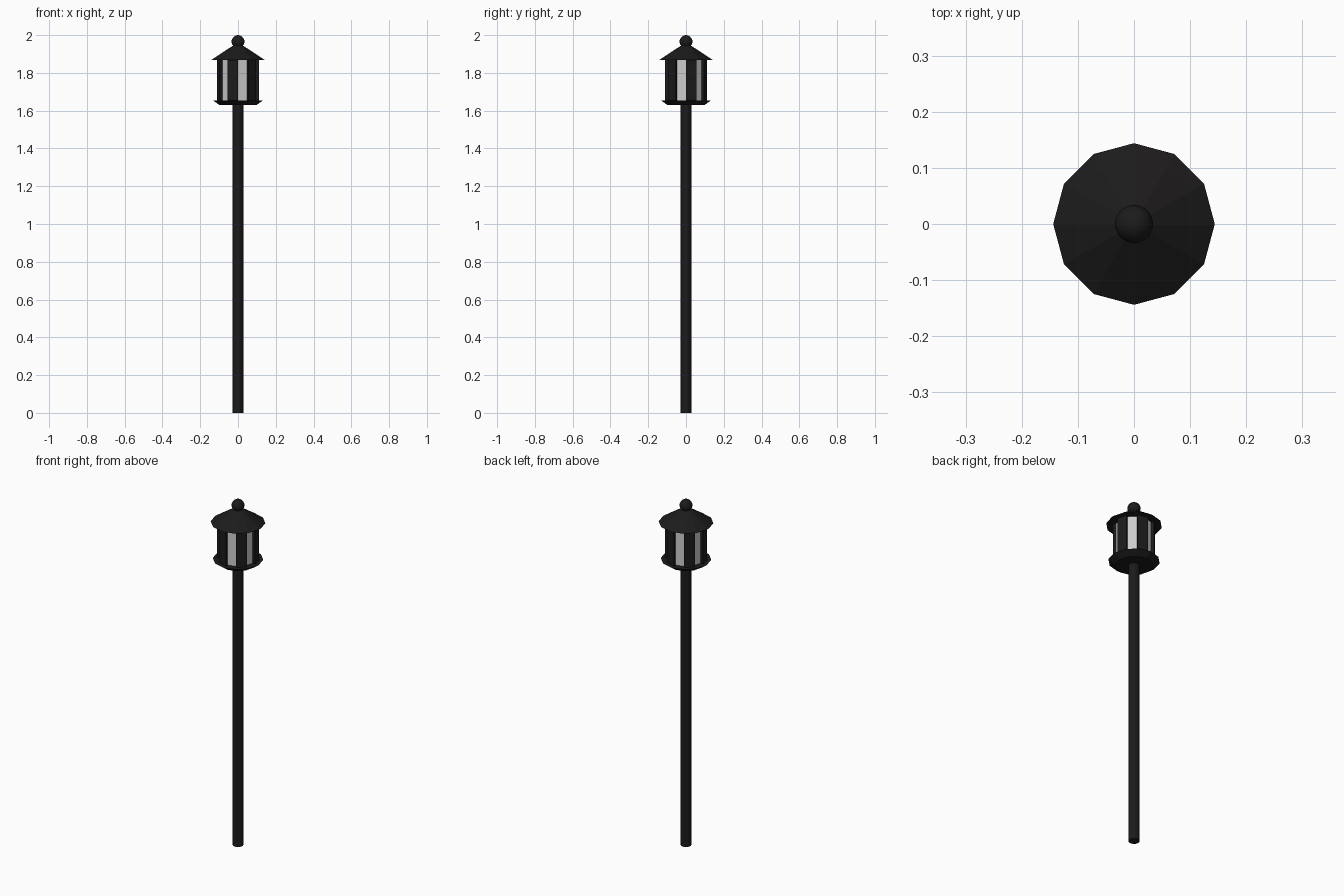
import bpy, bmesh
from math import cos, sin, radians

if "Cube" in bpy.data.objects:
    bpy.data.objects.remove(bpy.data.objects["Cube"])

SIDES = 12
black = bpy.data.materials.new("black_metal")
black.diffuse_color = (0.012, 0.011, 0.011, 1)
black.use_nodes = True
black.node_tree.nodes["Principled BSDF"].inputs["Base Color"].default_value = black.diffuse_color


def finish(name, bm, mat=None):
    bmesh.ops.recalc_face_normals(bm, faces=bm.faces)
    me = bpy.data.meshes.new(name)
    bm.to_mesh(me)
    bm.free()
    ob = bpy.data.objects.new(name, me)
    bpy.context.collection.objects.link(ob)
    if mat:
        me.materials.append(mat)
    return ob


def lathe(name, profile, mat=None, sides=SIDES):
    """Stack of (radius, z) rings with flat facets and capped ends."""
    bm = bmesh.new()
    rings = [[bm.verts.new((r * cos(radians(360 * i / sides)),
                            r * sin(radians(360 * i / sides)), z))
              for i in range(sides)] for r, z in profile]
    for a, b in zip(rings, rings[1:]):
        for i in range(sides):
            j = (i + 1) % sides
            bm.faces.new((a[i], a[j], b[j], b[i]))
    bm.faces.new(rings[0])
    bm.faces.new(rings[-1])
    return finish(name, bm, mat)


# pole and flared lantern tray
lathe("pole", [(0.029, 0), (0.029, 1.635)], black)
lathe("lantern_tray", [(0.097, 1.629), (0.133, 1.655)], black)

# recessed glass
lathe("glass", [(0.094, 1.65), (0.094, 1.869)])

# six raised bars, one on every second side
bm = bmesh.new()
for k in range(0, SIDES, 2):
    corners = [(r * cos(radians(30 * a)), r * sin(radians(30 * a)))
               for r, a in ((0.09, k), (0.11, k), (0.11, k + 1), (0.09, k + 1))]
    low = [bm.verts.new((x, y, 1.65)) for x, y in corners]
    high = [bm.verts.new((x, y, 1.869)) for x, y in corners]
    bm.faces.new(low)
    bm.faces.new(high)
    for i in range(4):
        j = (i + 1) % 4
        bm.faces.new((low[i], low[j], high[j], high[i]))
finish("lantern_bars", bm, black)

# roof
lathe("roof", [(0.144, 1.867), (0.024, 1.946)], black)

# ball finial
bm = bmesh.new()
bmesh.ops.create_uvsphere(bm, u_segments=20, v_segments=12, radius=0.034)
bmesh.ops.translate(bm, verts=bm.verts, vec=(0, 0, 1.966))
for f in bm.faces:
    f.smooth = True
finish("finial", bm, black)
